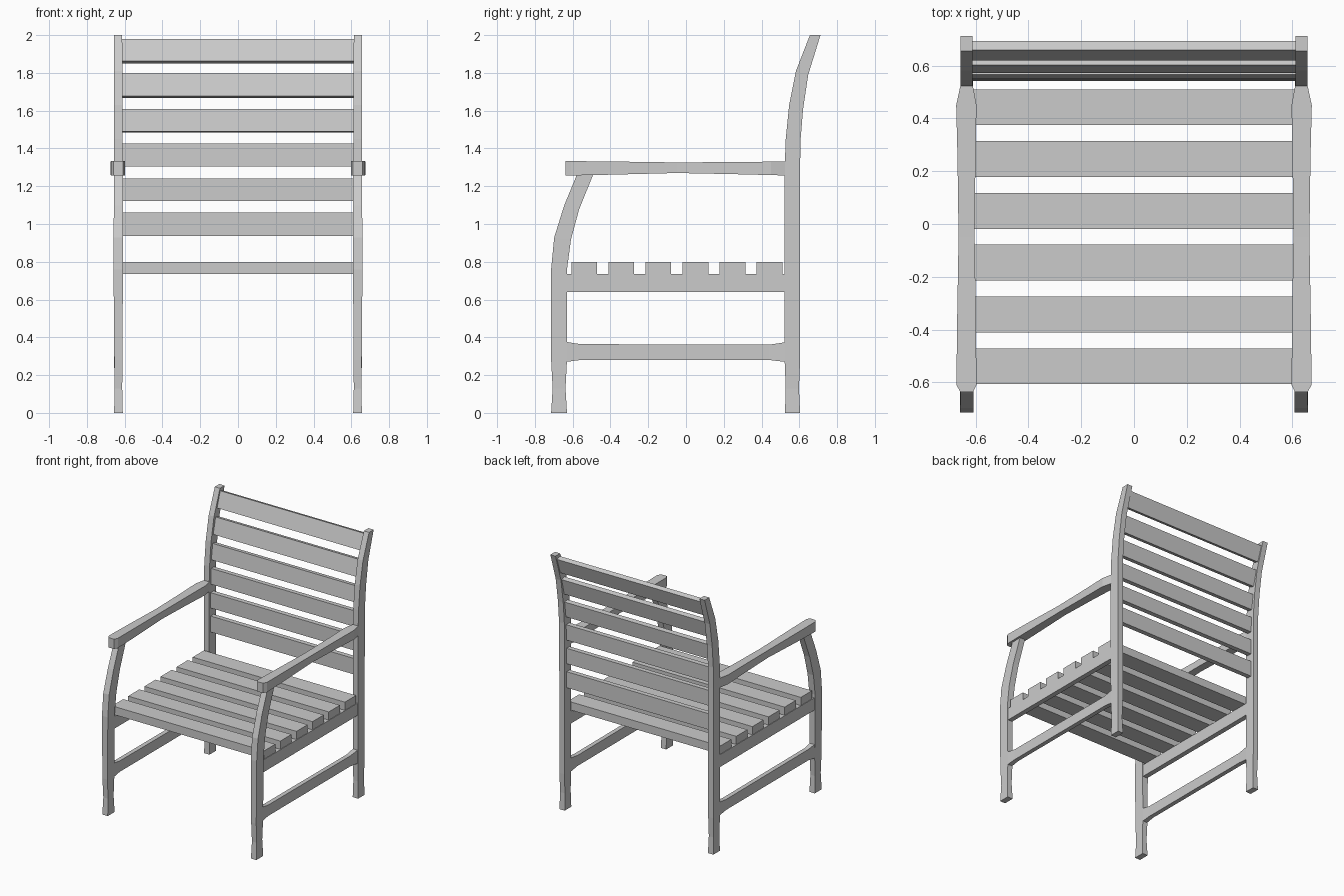
import bpy, bmesh
from mathutils import Vector


def loft(name, rings, mirror=False):
    """Skin a row of four-cornered sections into a closed bar."""
    bm = bmesh.new()
    vs = [[bm.verts.new(p) for p in ring] for ring in rings]
    for a, b in zip(vs, vs[1:]):
        for i in range(4):
            j = (i + 1) % 4
            bm.faces.new((a[i], a[j], b[j], b[i]))
    bm.faces.new(vs[0][::-1])
    bm.faces.new(vs[-1])
    bmesh.ops.recalc_face_normals(bm, faces=bm.faces)
    me = bpy.data.meshes.new(name)
    bm.to_mesh(me)
    bm.free()
    ob = bpy.data.objects.new(name, me)
    bpy.context.collection.objects.link(ob)
    if mirror:
        ob.modifiers.new("Mirror", "MIRROR").use_axis[0] = True
    return ob


def upright(name, sections):
    """Sections: front y, front z, back y, back z, inner x, outer x."""
    return loft(name, [[(a, f, zf), (b, f, zf), (b, k, zk), (a, k, zk)]
                       for f, zf, k, zk, a, b in sections], True)


def side_bar(name, sections):
    """Sections: y, inner x, outer x, bottom z, top z."""
    return loft(name, [[(a, y, c), (b, y, c), (b, y, d), (a, y, d)]
                       for y, a, b, c, d in sections], True)


def slat(name, half, profile):
    """Extrude a four-point (y, z) profile across the chair."""
    return loft(name, [[(x, y, z) for y, z in profile] for x in (-half, half)])


# Front legs, curving back to the arms
upright("front_legs", [
    (-0.714, 0, -0.630, 0, 0.610, 0.656),
    (-0.706, 0.13, -0.638, 0.13, 0.613, 0.653),
    (-0.714, 0.28, -0.630, 0.28, 0.612, 0.655),
    (-0.714, 0.76, -0.630, 0.76, 0.609, 0.659),
    (-0.698, 0.928, -0.609, 0.918, 0.609, 0.659),
    (-0.645, 1.098, -0.566, 1.077, 0.609, 0.657),
    (-0.576, 1.265, -0.490, 1.265, 0.610, 0.656)])

# Back legs, sweeping backwards at the top
upright("back_legs", [
    (0.524, 0, 0.604, 0, 0.610, 0.656),
    (0.528, 0.13, 0.598, 0.13, 0.613, 0.653),
    (0.522, 0.28, 0.604, 0.28, 0.612, 0.656),
    (0.522, 1.28, 0.604, 1.28, 0.612, 0.657),
    (0.528, 1.45, 0.606, 1.44, 0.612, 0.657),
    (0.546, 1.63, 0.620, 1.61, 0.612, 0.657),
    (0.582, 1.81, 0.647, 1.79, 0.612, 0.657),
    (0.656, 2.0, 0.712, 2.0, 0.613, 0.657)])

# Armrests, waisted in the middle
side_bar("armrests", [
    (-0.637, 0.610, 0.658, 1.257, 1.333),
    (-0.610, 0.597, 0.673, 1.257, 1.333),
    (-0.40, 0.599, 0.671, 1.261, 1.331),
    (-0.05, 0.604, 0.665, 1.270, 1.326),
    (0.25, 0.601, 0.669, 1.264, 1.328),
    (0.45, 0.597, 0.674, 1.259, 1.330),
    (0.525, 0.611, 0.658, 1.257, 1.330)])

# Seat rails and lower stretchers
side_bar("seat_rails", [(y, 0.613, 0.652, 0.64, 0.735) for y in (-0.635, 0.527)])
side_bar("stretchers", [
    (-0.635, 0.613, 0.653, 0.27, 0.376),
    (-0.56, 0.616, 0.650, 0.28, 0.364),
    (0.44, 0.616, 0.650, 0.28, 0.361),
    (0.527, 0.613, 0.653, 0.27, 0.374)])

# Seat slats
for i in range(6):
    y = -0.539 + i * 0.1963
    slat(f"seat_slat_{i + 1}", 0.648, [
        (y - 0.068, 0.735), (y + 0.068, 0.735), (y + 0.068, 0.798), (y - 0.068, 0.798)])

# Back slats, following the sweep: front y and z at the bottom, then at the top
back = [(0.542, 0.937, 0.542, 1.06), (0.542, 1.122, 0.542, 1.24),
        (0.543, 1.305, 0.547, 1.425), (0.550, 1.49, 0.566, 1.61),
        (0.572, 1.677, 0.602, 1.80), (0.620, 1.862, 0.659, 1.98)]
for i, (y0, z0, y1, z1) in enumerate(back):
    up = Vector((y1 - y0, z1 - z0)).normalized()
    n = Vector((up.y, -up.x)) * 0.037
    lo, hi = Vector((y0, z0)), Vector((y1, z1))
    slat(f"back_slat_{i + 1}", 0.62, [lo, lo + n, hi + n, hi])
